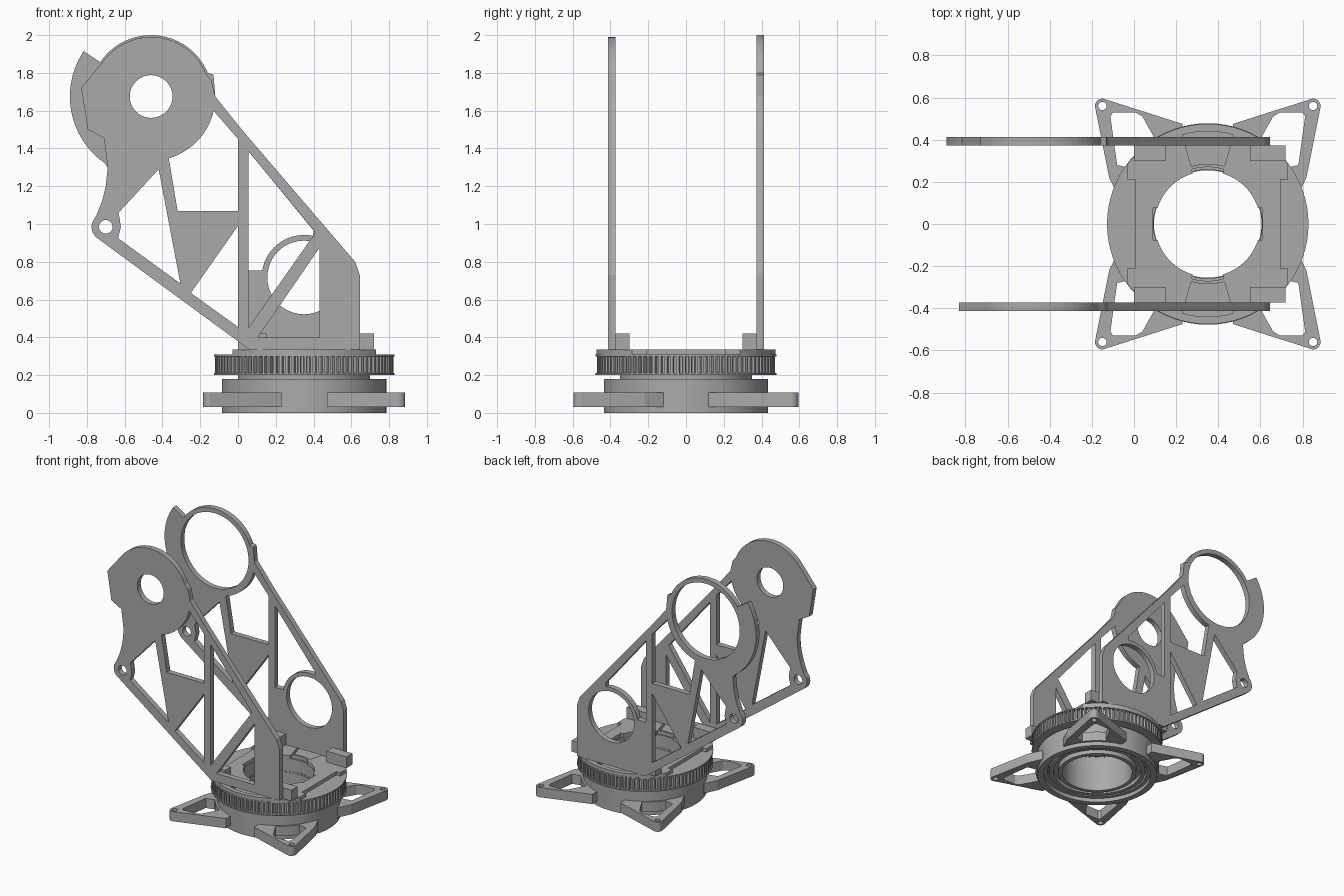
import bpy
import bmesh
from math import cos, sin, pi, radians

cube = bpy.data.objects.get("Cube")
if cube:
    bpy.data.objects.remove(cube)

grey = bpy.data.materials.new("matte grey")
grey.use_nodes = True
colour = (0.4, 0.4, 0.4, 1)
grey.diffuse_color = colour
grey.node_tree.nodes["Principled BSDF"].inputs["Base Color"].default_value = colour

CX = 0.35  # axis of the turntable


def arc(cx, cy, r, a0, a1, n=24):
    """Points on an arc, angles in degrees."""
    steps = [radians(a0 + (a1 - a0) * i / n) for i in range(n + 1)]
    return [(cx + r * cos(a), cy + r * sin(a)) for a in steps]


def circle(cx, cy, r, n=48):
    return arc(cx, cy, r, 0, 360, n)[:-1]


def add_mesh(name, mesh, loc=(0, 0, 0), upright=False):
    obj = bpy.data.objects.new(name, mesh)
    obj.location = loc
    if upright:
        obj.rotation_euler.x = pi / 2
    mesh.materials.clear()
    mesh.materials.append(grey)
    bpy.context.collection.objects.link(obj)
    return obj


def prism(name, loops, depth, loc, upright=False):
    """Outline with holes, extruded evenly about its own plane."""
    curve = bpy.data.curves.new(name, 'CURVE')
    curve.dimensions = '2D'
    curve.fill_mode = 'BOTH'
    curve.extrude = depth / 2
    for loop in loops:
        spline = curve.splines.new('POLY')
        spline.points.add(len(loop) - 1)
        for p, (x, y) in zip(spline.points, loop):
            p.co = (x, y, 0, 1)
        spline.use_cyclic_u = True
    temp = bpy.data.objects.new("temp", curve)
    bpy.context.collection.objects.link(temp)
    graph = bpy.context.evaluated_depsgraph_get()
    mesh = bpy.data.meshes.new_from_object(temp.evaluated_get(graph))
    bpy.data.objects.remove(temp)
    mesh.polygons.foreach_set("use_smooth", [False] * len(mesh.polygons))
    return add_mesh(name, mesh, loc, upright)


def lathe(name, profile, n=72):
    """Closed (radius, height) profile turned about the turntable axis."""
    bm = bmesh.new()
    rings = [[bm.verts.new((r * cos(2 * pi * i / n), r * sin(2 * pi * i / n), z))
              for r, z in profile] for i in range(n)]
    for i in range(n):
        a, b = rings[i], rings[(i + 1) % n]
        for j in range(len(profile)):
            k = (j + 1) % len(profile)
            bm.faces.new((a[j], b[j], b[k], a[k]))
    bmesh.ops.recalc_face_normals(bm, faces=bm.faces)
    mesh = bpy.data.meshes.new(name)
    bm.to_mesh(mesh)
    bm.free()
    obj = add_mesh(name, mesh, (CX, 0, 0))
    bpy.ops.object.select_all(action='DESELECT')
    bpy.context.view_layer.objects.active = obj
    obj.select_set(True)
    bpy.ops.object.shade_smooth_by_angle(angle=radians(30))
    return obj


def box(name, x0, x1, y0, y1, z0, z1):
    loop = [(x0, y0), (x1, y0), (x1, y1), (x0, y1)]
    return prism(name, [loop], z1 - z0, (0, 0, (z0 + z1) / 2))


# Stationary base ring and the turning hub inside it
lathe("base_ring", [(.435, 0), (.435, .18), (.362, .18), (.362, .03), (.39, .03), (.39, 0)])
lathe("hub", [(.35, .03), (.35, .2), (.255, .2), (.255, .02), (.285, .02),
              (.285, .06), (.32, .06), (.32, .03)])
lathe("bearing_web", [(.37, .07), (.37, .12), (.34, .12), (.34, .07)])

# Four triangular feet with windows and screw holes
foot = ([(.42, .12), (.468, .22), (.534, .55)]
        + arc(.5, .56, .035, 0, 95, 8) + [(.12, .475), (.12, .418)]
        + arc(0, 0, .40, 72, 17, 12))
window = ([(.43, .28), (.462, .51), (.45, .528), (.34, .528), (.31, .51)]
          + arc(0, 0, .45, 58, 36, 8))
screw = circle(.5, .56, .02, 16)
for sx, side in ((1, "left"), (-1, "right")):
    for sy, end in ((-1, "front"), (1, "back")):
        loops = [[(sx * x, sy * y) for x, y in loop] for loop in (foot, window, screw)]
        prism(f"{end}_{side}_foot", loops, .075, (CX, 0, .07))

# Toothed pulley between two flanges
TEETH = 90
teeth = []
for i in range(TEETH):
    for part, r in ((0, .448), (.4, .448), (.5, .472), (.9, .472)):
        a = 2 * pi * (i + part) / TEETH
        teeth.append((r * cos(a), r * sin(a)))
prism("pulley_teeth", [teeth, circle(0, 0, .26)], .09, (CX, 0, .255))
lathe("lower_flange", [(.478, .2), (.478, .21), (.258, .21), (.258, .2)])
lathe("upper_flange", [(.478, .298), (.478, .308), (.258, .308), (.258, .298)])

# Top plate: flattened disc, keyed bore, two wedge recesses
quarter = [(.345, .21), (.38, .21), (.38, .285)] + arc(0, 0, .475, 37, 90, 16)
half = quarter + [(-x, y) for x, y in reversed(quarter[:-1])]
outline = half + [(-x, -y) for x, y in half]
key = [(.26, -.075), (.26, .075)] + arc(0, 0, .25, 18, 73, 12) + arc(0, 0, .27, 74, 106, 8)
key += arc(0, 0, .25, 107, 162, 12)
bore = key + [(-x, -y) for x, y in key]
wedge = arc(0, 0, .285, 74, 106, 8) + arc(0, 0, .44, 106, 74, 12)
prism("top_plate", [outline, bore, wedge, [(x, -y) for x, y in wedge]], .03, (CX, 0, .32))

# Locating blocks that hold the side arms
for sy, end in ((-1, "front"), (1, "back")):
    y0, y1 = sorted((sy * .30, sy * .373))
    box(f"{end}_right_block", 0, .15, y0, y1, .334, .42)
    box(f"{end}_left_block", .55, .72, y0, y1, .334, .42)

# Side arms: shared edges and truss windows
HX, HZ = -.46, 1.675  # shoulder centre
diagonal = [(.06, .335), (.645, .335), (.645, .73), (.62, .80), (.02, 1.50), (-.12, 1.675)]
eyelet = [(-.69, 1.30), (-.70, 1.20), (-.72, 1.12), (-.75, 1.045)] + arc(-.70, .985, .075, 150, 233, 10)
shared = [
    circle(-.70, .985, .036, 24),
    [(-.632, 1.06), (-.42, 1.29), (-.305, .685), (-.635, .925), (-.62, .985)],
    arc(HX, HZ, .34, 286, 347, 16) + [(0, 1.45), (0, 1.07), (-.32, 1.07)],
    [(0, .99), (0, .455), (-.25, .635)],
]

# Front arm: solid head with a small bore and a crossed lower truss
front = diagonal + [(-.14, 1.76)] + arc(HX, HZ, .315, 22, 140) + [
    (-.83, 1.72), (-.795, 1.50), (-.71, 1.455)] + eyelet
front_holes = [
    circle(HX, HZ, .113),
    [(.055, 1.385), (.41, .955), (.055, .45)],
    [(.432, .875), (.432, .40), (.105, .40)],
]
prism("front_arm", [front] + shared + front_holes, .042, (0, -.393, 0), True)

# Back arm: open ring head with a crescent lug and a round lower opening
back = diagonal + [(-.13, 1.79), (-.16, 1.80)] + arc(HX, HZ, .325, 24, 146)
back += arc(HX, HZ, .43, 146, 235) + eyelet
back_holes = [
    circle(HX, HZ, .29, 64),
    circle(.35, .717, .195),
    [(.055, 1.385), (.40, .965)] + arc(.35, .717, .225, 78, 170, 16) + [(.125, .755), (.055, .755)],
]
prism("back_arm", [back] + shared + back_holes, .042, (0, .393, 0), True)
